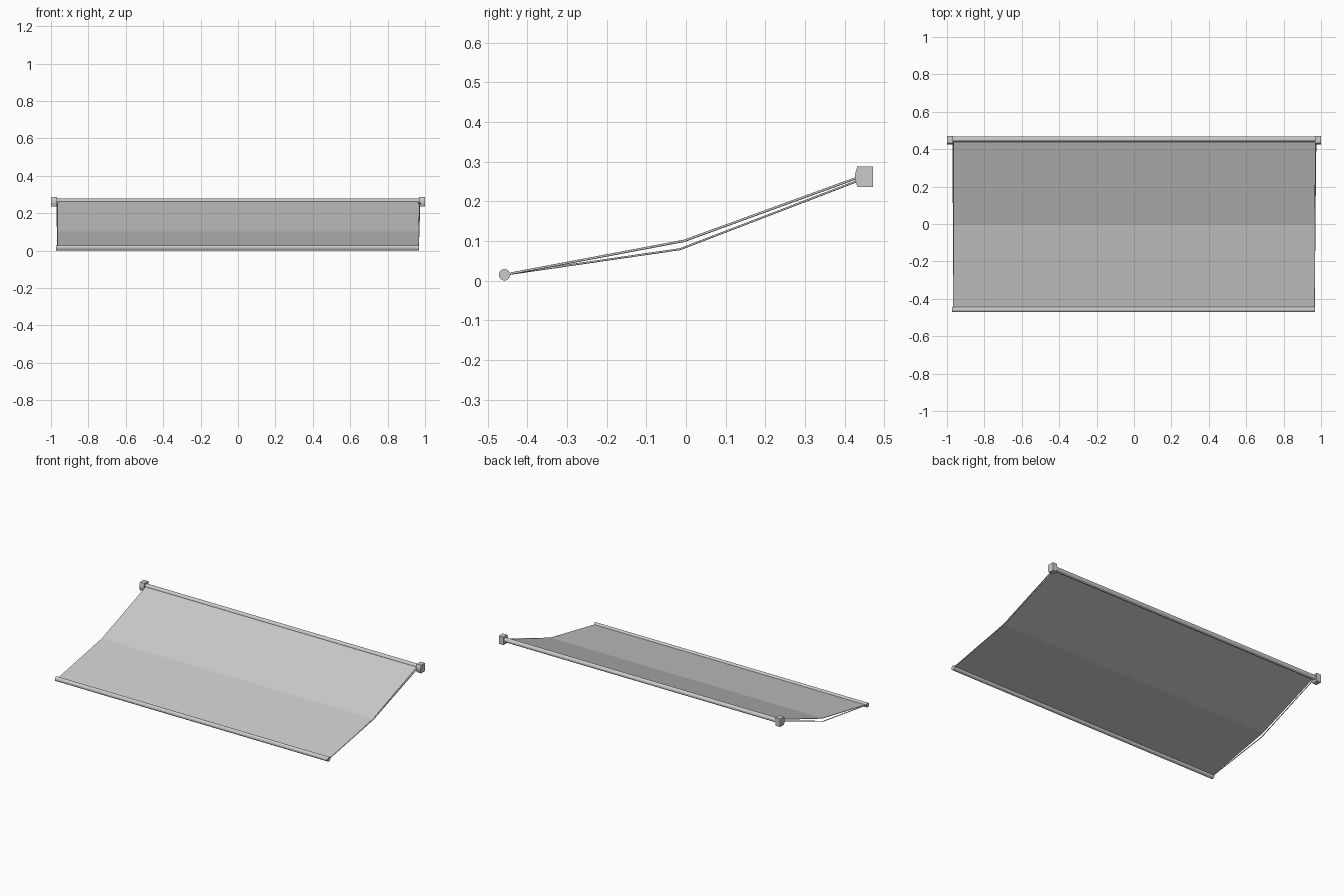
import bpy, bmesh, math
from mathutils import Vector

if "Cube" in bpy.data.objects:
    bpy.data.objects.remove(bpy.data.objects["Cube"])


def make_object(name, bm):
    bmesh.ops.recalc_face_normals(bm, faces=bm.faces)
    mesh = bpy.data.meshes.new(name)
    bm.to_mesh(mesh)
    bm.free()
    ob = bpy.data.objects.new(name, mesh)
    bpy.context.collection.objects.link(ob)
    return ob


def extrude_x(name, profile, x0, x1):
    """Closed (y, z) profile swept along x."""
    bm = bmesh.new()
    face = bm.faces.new([bm.verts.new((x0, y, z)) for y, z in profile])
    new = bmesh.ops.extrude_face_region(bm, geom=[face])["geom"]
    verts = [v for v in new if isinstance(v, bmesh.types.BMVert)]
    bmesh.ops.translate(bm, verts=verts, vec=(x1 - x0, 0, 0))
    return make_object(name, bm)


def circle(y, z, r, n=12):
    return [(y + r * math.cos(math.tau * (i + 0.5) / n),
             z + r * math.sin(math.tau * (i + 0.5) / n)) for i in range(n)]


def rod(name, points, r, n=8):
    """Bent round rod following a few points."""
    cu = bpy.data.curves.new(name, "CURVE")
    cu.dimensions = "3D"
    cu.bevel_depth = r
    cu.bevel_resolution = n // 4
    cu.use_fill_caps = True
    sp = cu.splines.new("POLY")
    sp.points.add(len(points) - 1)
    for p, co in zip(sp.points, points):
        p.co = (*co, 1)
    ob = bpy.data.objects.new(name, cu)
    bpy.context.collection.objects.link(ob)
    return ob


# Wall brackets with a shallow pointed front
bracket = [(0.471, 0.236), (0.471, 0.288), (0.432, 0.288),
           (0.426, 0.268), (0.426, 0.256), (0.432, 0.236)]
extrude_x("left_bracket", bracket, -1.0, -0.968)
extrude_x("right_bracket", bracket, 0.968, 1.0)

# Roller tube between the brackets
extrude_x("roller_tube", circle(0.453, 0.264, 0.0145), -0.97, 0.97)

# Front bar
extrude_x("front_bar", circle(-0.4575, 0.0145, 0.0145), -0.972, 0.967)

# Canopy sheet with a thin closed section
top = [(-0.455, 0.018), (-0.005, 0.102), (0.3, 0.213), (0.45, 0.268)]
section = top + [(y, z - 0.003) for y, z in reversed(top)]
extrude_x("canopy_sheet", section, -0.965, 0.964)

# Folding arms: the left one hangs lower than the sheet
rod("left_arm", [(-0.966, -0.45, 0.016), (-0.966, -0.015, 0.079),
                 (-0.968, 0.44, 0.254)], 0.0025)
rod("right_arm", [(0.964, -0.45, 0.016), (0.967, -0.005, 0.100),
                  (0.972, 0.44, 0.262)], 0.003)
